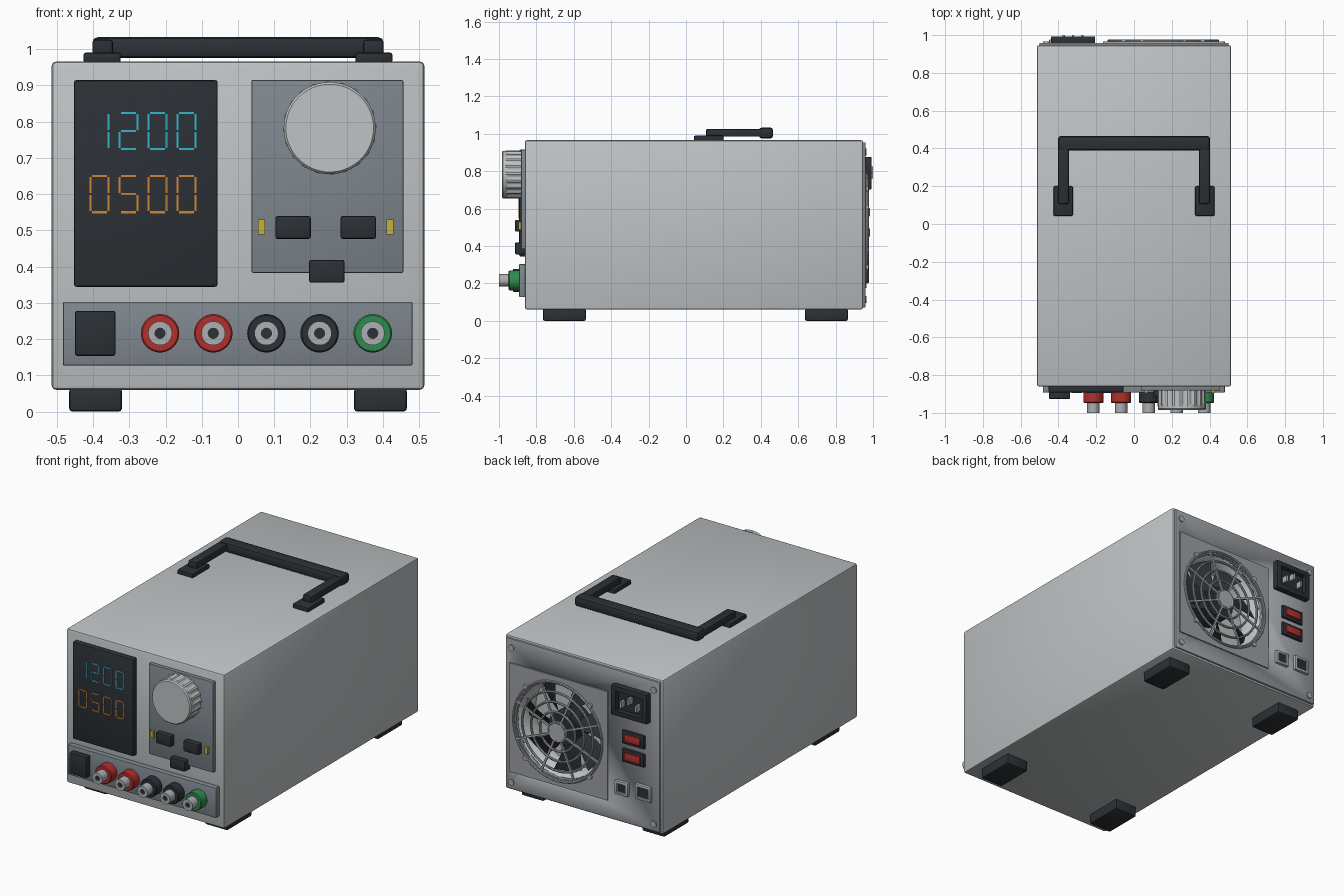
import bpy, bmesh
from math import sin, cos, pi, tau

if "Cube" in bpy.data.objects:
    bpy.data.objects.remove(bpy.data.objects["Cube"])


def material(name, r, g, b):
    m = bpy.data.materials.new(name)
    m.diffuse_color = (r, g, b, 1)
    m.use_nodes = True
    m.node_tree.nodes["Principled BSDF"].inputs["Base Color"].default_value = m.diffuse_color
    return m


CASE = material("case_grey", 0.52, 0.55, 0.56)
PANEL = material("panel_grey", 0.21, 0.24, 0.27)
REAR = material("rear_grey", 0.33, 0.35, 0.37)
METAL = material("metal", 0.42, 0.43, 0.45)
DARK = material("dark_plastic", 0.025, 0.03, 0.036)
RED = material("red", 0.45, 0.03, 0.025)
GREEN = material("green", 0.03, 0.26, 0.08)
YELLOW = material("yellow", 0.55, 0.45, 0.05)
CYAN = material("cyan", 0.03, 0.48, 0.6)
ORANGE = material("orange", 0.65, 0.24, 0.03)


def finish(name, bm, mat, smooth=True):
    bmesh.ops.recalc_face_normals(bm, faces=bm.faces)
    me = bpy.data.meshes.new(name)
    bm.to_mesh(me)
    bm.free()
    ob = bpy.data.objects.new(name, me)
    bpy.context.collection.objects.link(ob)
    me.materials.append(mat)
    if smooth:
        bpy.ops.object.select_all(action='DESELECT')
        ob.select_set(True)
        bpy.context.view_layer.objects.active = ob
        bpy.ops.object.shade_smooth_by_angle(angle=0.6)
    return ob


def box(name, x, y, z, mat, bevel=0.0, seg=2):
    bm = bmesh.new()
    bmesh.ops.create_cube(bm, size=1)
    for v in bm.verts:
        v.co = [(a[0] + a[1]) / 2 + c * (a[1] - a[0]) for a, c in zip((x, y, z), v.co)]
    if bevel:
        bmesh.ops.bevel(bm, geom=bm.edges[:], offset=bevel, segments=seg, profile=0.5, affect='EDGES')
    return finish(name, bm, mat, bevel > 0)


def cbox(name, cx, cz, w, h, y0, y1, mat, bevel=0.0):
    return box(name, (cx - w / 2, cx + w / 2), (y0, y1), (cz - h / 2, cz + h / 2), mat, bevel)


def lathe(name, cx, cz, profile, mat, seg=40, closed=False, flute=0.0):
    """Revolve (radius, y) points about a y-axis line; flute dents every other pair of steps."""
    bm = bmesh.new()
    rings = []
    for r, y in profile:
        ring = []
        for i in range(seg):
            rr = r - (flute if i % 4 > 1 else 0) if r > 0 else 0
            ring.append(bm.verts.new((cx + rr * cos(tau * i / seg), y, cz + rr * sin(tau * i / seg))))
        rings.append(ring)
    pairs = list(zip(rings, rings[1:])) + ([(rings[-1], rings[0])] if closed else [])
    for a, b in pairs:
        for i in range(seg):
            j = (i + 1) % seg
            bm.faces.new((a[i], a[j], b[j], b[i]))
    bmesh.ops.remove_doubles(bm, verts=bm.verts, dist=1e-5)
    return finish(name, bm, mat)


def disc(name, cx, cz, r, y0, y1, mat, seg=40):
    return lathe(name, cx, cz, [(0, y0), (r, y0), (r, y1), (0, y1)], mat, seg)


def cut(ob, cutter):
    mod = ob.modifiers.new("cut", 'BOOLEAN')
    mod.operation, mod.object, mod.solver = 'DIFFERENCE', cutter, 'EXACT'
    bpy.context.view_layer.objects.active = ob
    bpy.ops.object.modifier_apply(modifier=mod.name)


# Case, rear panel and fan plate, opened by one round fan hole
FX, FZ = 0.155, 0.495
case = box("case", (-0.514, 0.514), (-0.861, 0.947), (0.06, 0.966), CASE, 0.012)
rear = box("rear_panel", (-0.5, 0.5), (0.94, 0.959), (0.072, 0.954), REAR, 0.003)
plate = cbox("fan_plate", FX, FZ, 0.64, 0.64, 0.95, 0.966, REAR)
hole = disc("fan_hole_cutter", FX, FZ, 0.275, 0.78, 1.1, DARK, 64)
for ob in (case, rear, plate):
    cut(ob, hole)
bpy.data.objects.remove(hole)

# Feet
for sx in (-1, 1):
    for y0 in (-0.765, 0.636):
        box("foot", sorted((sx * 0.32, sx * 0.466)), (y0, y0 + 0.23), (0, 0.064), DARK, 0.009)

# Folding handle
for s in (-1, 1):
    box("handle_pad", sorted((s * 0.324, s * 0.426)), (0.043, 0.2), (0.962, 0.99), DARK, 0.006)
    box("handle_arm", sorted((s * 0.345, s * 0.402)), (0.107, 0.46), (0.984, 1.026), DARK, 0.008)
box("handle_bar", (-0.402, 0.402), (0.39, 0.466), (0.975, 1.033), DARK, 0.015)

# Display with two rows of seven-segment digits
box("display", (-0.453, -0.056), (-0.892, -0.85), (0.344, 0.915), DARK, 0.008)
W, H, T = 0.05, 0.1, 0.006
SEGS = {'a': (0, H / 2, 1), 'g': (0, 0, 1), 'd': (0, -H / 2, 1), 'f': (-W / 2, H / 4, 0),
        'b': (W / 2, H / 4, 0), 'e': (-W / 2, -H / 4, 0), 'c': (W / 2, -H / 4, 0)}
ZERO = "abcdef"
rows = ((("bc", "abged", ZERO, ZERO), 0.774, CYAN), ((ZERO, "afgcd", ZERO, ZERO), 0.6, ORANGE))
for digits, cz, mat in rows:
    for k, on in enumerate(digits):
        for s in on:
            dx, dz, flat = SEGS[s]
            w, h = (W - 0.008, T) if flat else (T, H / 2 - 0.006)
            cbox("digit_segment", -0.382 + k * 0.08 + dx, cz + dz, w, h, -0.896, -0.888, mat)

# Control panel, fluted knob, buttons and lamps
box("control_panel", (0.037, 0.456), (-0.882, -0.85), (0.383, 0.915), PANEL, 0.004)
KX, KZ = 0.253, 0.782
lathe("knob_grip", KX, KZ, [(0, -0.88), (0.129, -0.88), (0.129, -0.966), (0, -0.966)], CASE, 80, flute=0.007)
lathe("knob_cap", KX, KZ, [(0, -0.955), (0.127, -0.955), (0.127, -0.978), (0.121, -0.985), (0, -0.985)], CASE, 64)
for cx, cz in ((0.152, 0.508), (0.332, 0.508), (0.245, 0.387)):
    cbox("button", cx, cz, 0.098, 0.063, -0.914, -0.86, DARK, 0.006)
for cx in (0.065, 0.419):
    cbox("indicator_lamp", cx, 0.509, 0.019, 0.041, -0.896, -0.87, YELLOW)

# Terminal strip, power button and binding posts
box("terminal_panel", (-0.483, 0.481), (-0.892, -0.85), (0.127, 0.303), PANEL, 0.004)
cbox("power_button", -0.394, 0.216, 0.112, 0.124, -0.926, -0.88, DARK, 0.006)
for i, mat in enumerate((RED, RED, DARK, DARK, GREEN)):
    cx, cz = -0.215 + i * 0.1467, 0.216
    lathe("terminal_collar", cx, cz, [(0, -0.885), (0.053, -0.885), (0.053, -0.943), (0.049, -0.948), (0, -0.948)], mat)
    lathe("terminal_post", cx, cz, [(0.033, -0.94), (0.033, -1.0), (0.014, -1.0), (0.014, -0.94)], METAL, 32, True)
    disc("terminal_hole", cx, cz, 0.0145, -0.95, -0.994, DARK, 24)

# Fan hub and blades inside the opening
disc("fan_hub", FX, FZ, 0.095, 0.79, 0.925, DARK)
bm = bmesh.new()
for k in range(7):
    grid = []
    for r, sweep in ((0.08, 0.0), (0.17, 0.08), (0.262, 0.2)):
        row = []
        for t in (-1, 0, 1):
            a = tau * k / 7 + sweep + t * 0.27
            row.append(bm.verts.new((FX + r * cos(a), 0.885 + t * 0.03, FZ + r * sin(a))))
        grid.append(row)
    for i in range(2):
        for j in range(2):
            bm.faces.new((grid[i][j], grid[i][j + 1], grid[i + 1][j + 1], grid[i + 1][j]))
bmesh.ops.solidify(bm, geom=bm.faces[:], thickness=0.008)
finish("fan_blades", bm, DARK)

# Wire fan guard: rings, spokes, hub and fixing screws
for r in (0.288, 0.23, 0.172, 0.114, 0.056):
    wire = [(r + 0.007 * cos(tau * k / 8), 0.971 + 0.007 * sin(tau * k / 8)) for k in range(8)]
    lathe("guard_ring", FX, FZ, wire, METAL, 48, True)
for k in range(8):
    a = pi / 8 + k * pi / 4
    ob = cbox("guard_spoke", 0.17, 0, 0.25, 0.011, 0.966, 0.976, METAL)
    ob.rotation_euler = (0, -a, 0)
    ob.location = (FX, 0, FZ)
disc("guard_hub", FX, FZ, 0.05, 0.964, 0.977, METAL)
for sx in (-1, 1):
    for sz in (-1, 1):
        disc("guard_screw", FX + sx * 0.209, FZ + sz * 0.209, 0.014, 0.96, 0.977, METAL, 16)
        disc("panel_screw", sx * 0.463, 0.508 + sz * 0.394, 0.018, 0.95, 0.966, METAL, 20)


# Framed sockets: a block with a rectangular recess
def socket(name, cx, cz, w, h, y1, rim, depth, mat):
    ob = cbox(name, cx, cz, w, h, 0.945, y1, mat, 0.005)
    c = cbox("recess_cutter", cx, cz, w - 2 * rim, h - 2 * rim, y1 - depth, y1 + 0.05, mat)
    cut(ob, c)
    bpy.data.objects.remove(c)


# Mains inlet with three blades
socket("mains_inlet", -0.323, 0.79, 0.234, 0.174, 0.993, 0.03, 0.028, DARK)
for dx, dz in ((-0.05, -0.012), (0, 0.018), (0.05, -0.012)):
    cbox("inlet_blade", -0.323 + dx, 0.79 + dz, 0.013, 0.036, 0.955, 1.0, METAL)

# Red rocker switches
for cz in (0.58, 0.472):
    cbox("rocker_frame", -0.335, cz, 0.145, 0.078, 0.95, 0.974, DARK, 0.005)
    cbox("rocker", -0.335, cz, 0.105, 0.044, 0.96, 0.984, RED, 0.004)

# Data ports
for cx, cz, w, h in ((-0.26, 0.273, 0.085, 0.08), (-0.4, 0.283, 0.1, 0.09)):
    socket("port_shell", cx, cz, w, h, 0.976, 0.015, 0.014, METAL)
    cbox("port_insert", cx, cz, w - 0.034, h - 0.034, 0.955, 0.968, DARK)
